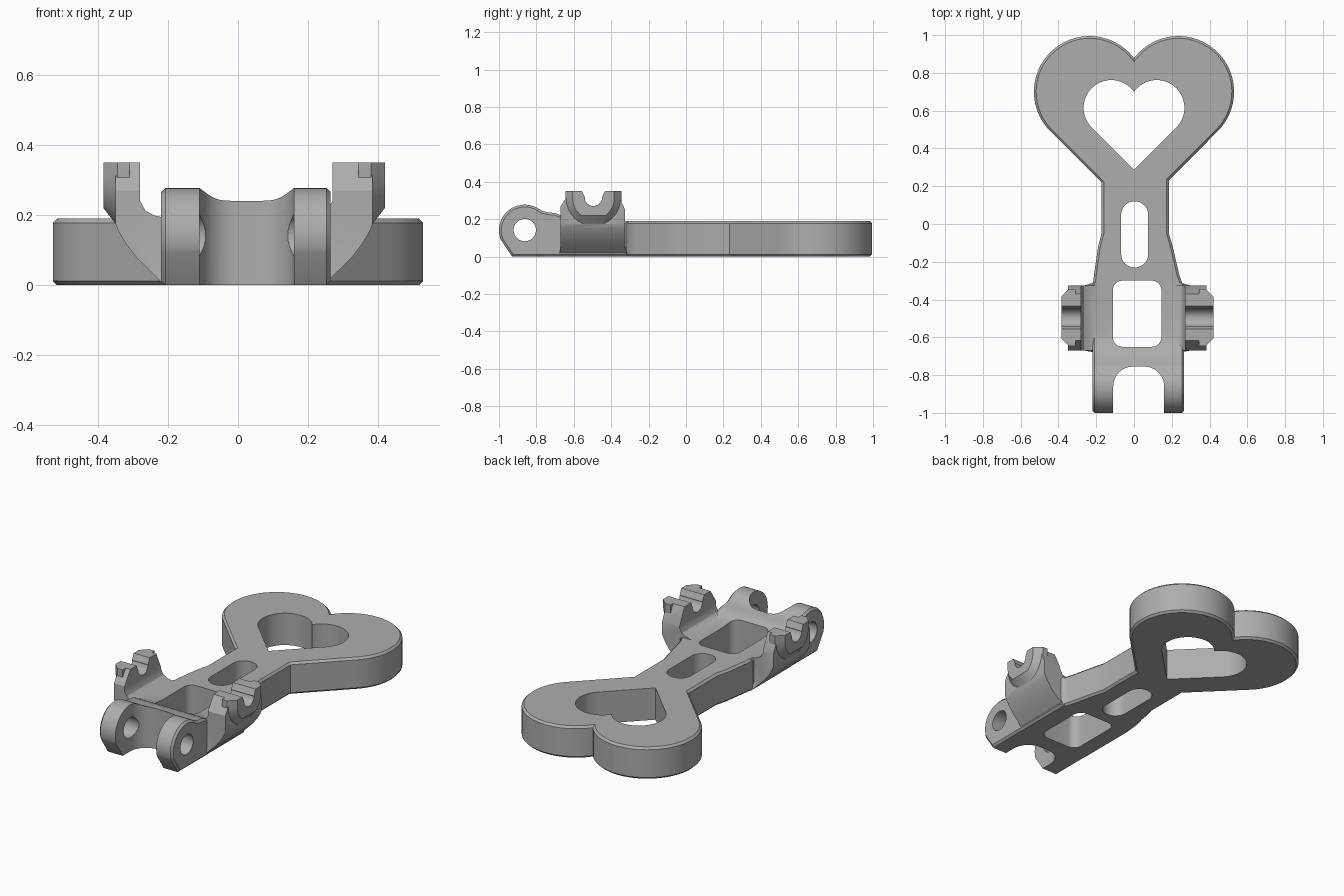
import bpy, bmesh, math

if "Cube" in bpy.data.objects:
    bpy.data.objects.remove(bpy.data.objects["Cube"])

grey = bpy.data.materials.new("plain grey")
grey.diffuse_color = (0.42, 0.42, 0.42, 1)
grey.use_nodes = True
grey.node_tree.nodes["Principled BSDF"].inputs["Base Color"].default_value = grey.diffuse_color


def arc(cx, cy, r, a0, a1, n):
    return [(cx + r * math.cos(math.radians(a0 + (a1 - a0) * i / n)),
             cy + r * math.sin(math.radians(a0 + (a1 - a0) * i / n))) for i in range(n + 1)]


def inset(pts, d):
    """Move an outline inward by d (outward if negative)."""
    n = len(pts)
    area = sum(pts[i - 1][0] * pts[i][1] - pts[i][0] * pts[i - 1][1] for i in range(n))
    s = 1 if area > 0 else -1
    out = []
    for i in range(n):
        (ax, ay), (bx, by), (cx, cy) = pts[i - 1], pts[i], pts[(i + 1) % n]
        l1, l2 = math.hypot(bx - ax, by - ay), math.hypot(cx - bx, cy - by)
        n1 = (-(by - ay) / l1 * s, (bx - ax) / l1 * s)
        n2 = (-(cy - by) / l2 * s, (cx - bx) / l2 * s)
        k = d / max(0.3, 1 + n1[0] * n2[0] + n1[1] * n2[1])
        out.append((bx + (n1[0] + n2[0]) * k, by + (n1[1] + n2[1]) * k))
    return out


def prism(name, pts, axis, layers):
    """Stack an outline along an axis; layers are (position, inset)."""
    place = {"X": lambda a, b, t: (t, a, b),
             "Y": lambda a, b, t: (a, t, b),
             "Z": lambda a, b, t: (a, b, t)}[axis]
    bm = bmesh.new()
    rings = [[bm.verts.new(place(a, b, t)) for a, b in (inset(pts, d) if d else pts)]
             for t, d in layers]
    for lo, hi in zip(rings, rings[1:]):
        for i in range(len(pts)):
            bm.faces.new((lo[i - 1], lo[i], hi[i], hi[i - 1]))
    bm.faces.new(rings[0])
    bm.faces.new(rings[-1])
    bmesh.ops.recalc_face_normals(bm, faces=bm.faces[:])
    me = bpy.data.meshes.new(name)
    bm.to_mesh(me)
    bm.free()
    me.materials.append(grey)
    ob = bpy.data.objects.new(name, me)
    bpy.context.collection.objects.link(ob)
    return ob


def combine(ob, other, op):
    bpy.context.view_layer.objects.active = ob
    mod = ob.modifiers.new("combine", "BOOLEAN")
    mod.operation, mod.solver, mod.object = op, "EXACT", other
    bpy.ops.object.modifier_apply(modifier=mod.name)
    bpy.data.objects.remove(other)


def chamfered(lo, hi, c=0.012):
    return [(lo, c), (lo + c, 0), (hi - c, 0), (hi, c)]


def rounded(x0, x1, y0, y1, r, n=8):
    return (arc(x1 - r, y0 + r, r, -90, 0, n) + arc(x1 - r, y1 - r, r, 0, 90, n)
            + arc(x0 + r, y1 - r, r, 90, 180, n) + arc(x0 + r, y0 + r, r, 180, 270, n))


def heart_lobes(cx, cy, r):
    right = arc(cx, cy, r, -45, math.degrees(math.acos(-cx / r)), 28)
    return right + [(-x, y) for x, y in reversed(right)][1:]


# Heart handle and tapering neck
plan = [(0.265, -0.34), (0.24, -0.27), (0.205, -0.12), (0.185, -0.05), (0.185, 0.232)]
plan += heart_lobes(0.235, 0.70, 0.295)
plan += [(-0.172, 0.22), (-0.172, -0.05), (-0.19, -0.12), (-0.212, -0.27), (-0.22, -0.34)]
body = prism("lever_body", plan, "Z", chamfered(0, 0.19))

# Hinge block, from its side profile
side = [(-0.31, 0), (-0.93, 0)] + arc(-0.862, 0.14, 0.138, 200, 55, 22)
side += [(-0.765, 0.243), (-0.74, 0.237), (-0.70, 0.233), (-0.67, 0.222),
         (-0.64, 0.205), (-0.60, 0.194), (-0.55, 0.19), (-0.31, 0.19)]
combine(body, prism("hinge_block", side, "X", chamfered(-0.22, 0.265)), "UNION")

# Clip ears, one on each side
for left, inner in ((True, -0.28), (False, -0.235)):
    mx = (lambda x: x) if left else (lambda x: 0.035 - x)
    ear_side = [(-0.68, 0), (-0.67, 0.05), (-0.67, 0.27), (-0.61, 0.36), (-0.375, 0.36),
                (-0.325, 0.25), (-0.325, 0.05), (-0.31, 0)]
    ear = prism("clip_ear", ear_side, "X", [(mx(-0.35), 0), (mx(-0.15), 0)])
    # raised U around the notch
    boss_side = [(-0.385, 0.37)] + arc(-0.495, 0.31, 0.11, 0, -180, 16) + [(-0.605, 0.37)]
    boss = prism("notch_boss", boss_side, "X",
                 [(mx(-0.386), 0), (mx(-0.345), -0.04), (mx(-0.31), -0.04)])
    combine(ear, boss, "UNION")
    # curved cross-section of the ear
    section = [(inner, 0.35), (-0.385, 0.35), (-0.385, 0.22), (-0.352, 0.178), (-0.34, 0.15),
               (-0.32, 0.117), (-0.29, 0.078), (-0.21, 0), (-0.15, 0), (-0.15, 0.185),
               (inner + 0.08, 0.19), (inner + 0.04, 0.199), (inner + 0.015, 0.213),
               (inner, 0.24)]
    section = [(mx(x), z) for x, z in section]
    combine(ear, prism("ear_section", section, "Y", [(-0.75, 0), (-0.25, 0)]), "INTERSECT")
    # flared notch with a round seat
    notch = [(-0.575, 0.39), (-0.54, 0.315)] + arc(-0.495, 0.318, 0.047, 190, 350, 12)
    notch += [(-0.45, 0.315), (-0.415, 0.39)]
    combine(ear, prism("notch", notch, "X", [(-0.6, 0), (0.6, 0)]), "DIFFERENCE")
    combine(body, ear, "UNION")

# Openings: heart, neck slot, window, fork gap
openings = [heart_lobes(0.12, 0.615, 0.147) + [(0, 0.288)],
            rounded(-0.068, 0.075, -0.23, 0.12, 0.07),
            rounded(-0.112, 0.145, -0.65, -0.30, 0.05),
            rounded(-0.11, 0.16, -1.3, -0.755, 0.105, 12)]
for outline in openings:
    combine(body, prism("opening", outline, "Z", [(-0.1, 0), (0.5, 0)]), "DIFFERENCE")

# Hinge pin hole
pin = arc(-0.862, 0.142, 0.06, 0, 345, 23)
combine(body, prism("pin_hole", pin, "X", [(-0.6, 0), (0.6, 0)]), "DIFFERENCE")

bpy.context.view_layer.objects.active = body
body.select_set(True)
bpy.ops.object.shade_smooth_by_angle(angle=math.radians(30))
